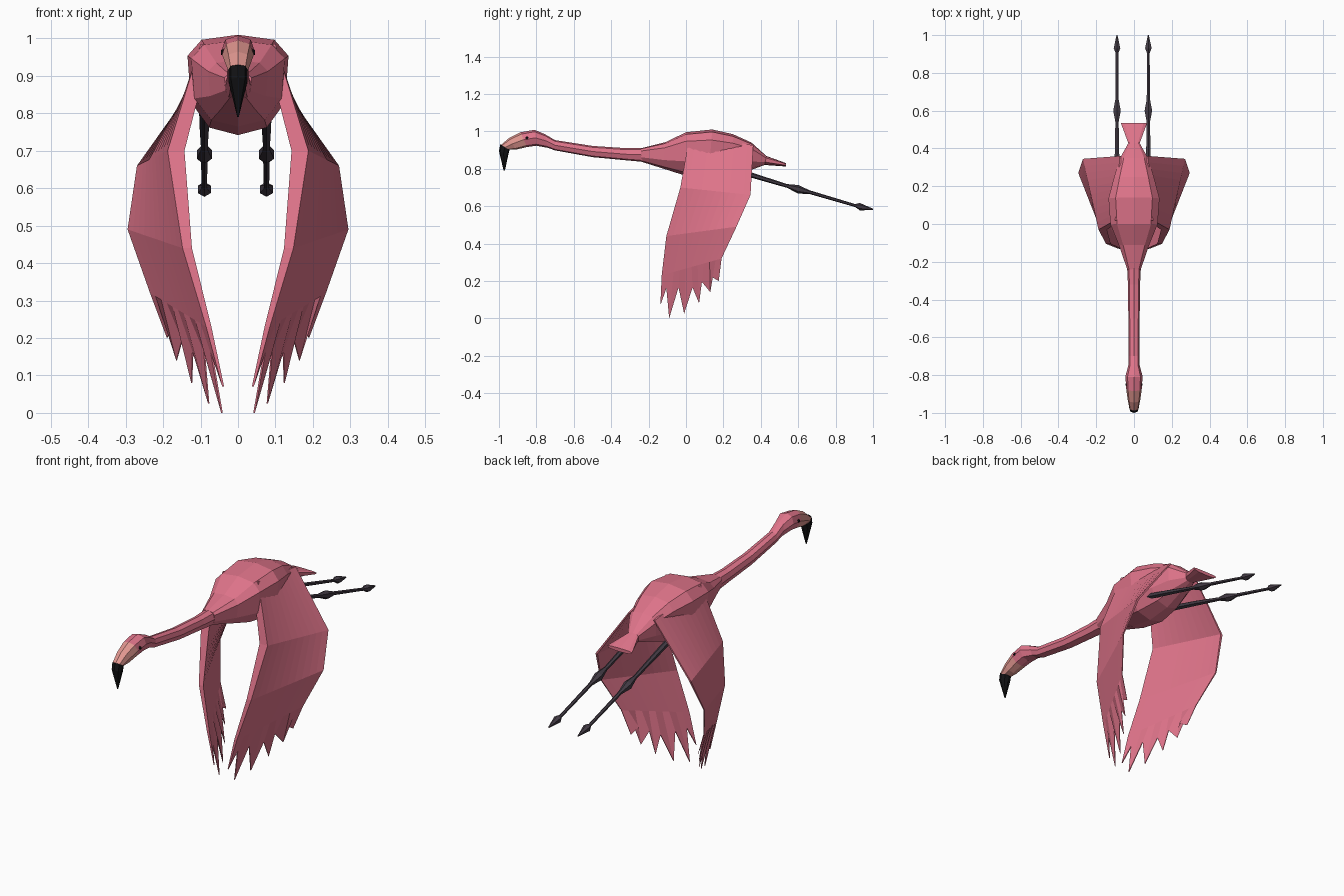
import bpy, bmesh, math
from mathutils import Vector

if "Cube" in bpy.data.objects:
    bpy.data.objects.remove(bpy.data.objects["Cube"])


def material(name, rgb):
    m = bpy.data.materials.new(name)
    m.diffuse_color = (*rgb, 1)
    m.use_nodes = True
    m.node_tree.nodes["Principled BSDF"].inputs["Base Color"].default_value = m.diffuse_color
    return m


PINK = material("feather pink", (0.74, 0.175, 0.255))
PEACH = material("face peach", (0.76, 0.31, 0.28))
BLACK = material("beak black", (0.006, 0.006, 0.007))
DARK = material("leg charcoal", (0.055, 0.043, 0.058))


def finish(name, bm, mat):
    bmesh.ops.recalc_face_normals(bm, faces=bm.faces[:])
    me = bpy.data.meshes.new(name)
    bm.to_mesh(me)
    bm.free()
    me.materials.append(mat)
    ob = bpy.data.objects.new(name, me)
    bpy.context.collection.objects.link(ob)
    return ob


def loft(name, stations, profile, mat, x=0.0):
    """Skin rings; each station is (top y, top z, bottom y, bottom z, half width)."""
    bm = bmesh.new()
    rings = []
    for ty, tz, by, bz, w in stations:
        top, bot = Vector((x, ty, tz)), Vector((x, by, bz))
        mid, half = (top + bot) / 2, (top - bot) / 2
        rings.append([bm.verts.new(mid + half * v + Vector((u * w, 0, 0))) for u, v in profile])
    n = len(profile)
    for a, b in zip(rings, rings[1:]):
        for i in range(n):
            j = (i + 1) % n
            bm.faces.new((a[i], a[j], b[j], b[i]))
    bm.faces.new(rings[0])
    bm.faces.new(rings[-1])
    return finish(name, bm, mat)


def mirrored(right):
    return right + [(-u, v) for u, v in reversed(right) if u > 0]


BODY = mirrored([(0, 1), (.72, .9), (1, .58), (.93, -.35), (.57, -.85), (0, -1)])
ROUND = mirrored([(0, 1), (.75, .75), (1, 0), (.7, -.8), (0, -1)])
HEX = [(math.sin(i * math.pi / 3), math.cos(i * math.pi / 3)) for i in range(6)]

# Body with the fanned tail
loft("body", [
    (-.24, .91, -.24, .838, .036), (-.11, .942, -.12, .80, .08),
    (0, .995, -.01, .765, .125), (.14, 1.01, .12, .742, .135),
    (.25, .985, .25, .755, .105), (.35, .94, .34, .79, .075),
    (.43, .868, .42, .82, .03), (.535, .83, .535, .812, .07)], BODY, PINK)

# Neck and back of the head
loft("neck", [
    (-.22, .912, -.22, .836, .037), (-.32, .91, -.32, .845, .032),
    (-.5, .922, -.5, .862, .03), (-.7, .953, -.7, .898, .028),
    (-.755, .985, -.74, .912, .03), (-.81, 1.008, -.80, .923, .045),
    (-.885, .995, -.85, .916, .042)], ROUND, PINK)

# Face and hooked beak
loft("face", [(-.885, .995, -.85, .916, .042), (-.945, .965, -.91, .902, .034),
              (-.992, .925, -.945, .902, .026)], ROUND, PEACH)
loft("beak", [(-.993, .93, -.943, .903, .026), (-1.0, .895, -.95, .875, .025),
              (-.975, .79, -.968, .79, .002)], ROUND, BLACK)

# Eyes
for s, side in ((-1, "left"), (1, "right")):
    bm = bmesh.new()
    bmesh.ops.create_cone(bm, cap_ends=True, segments=6, radius1=.009, radius2=.006, depth=.008)
    for v in bm.verts:
        v.co = Vector((s * (.042 + v.co.z), -.85 + v.co.x, .963 + v.co.y))
    finish("eye_" + side, bm, BLACK)

# Trailing legs with knobbed joints and folded feet
LEG = [(.2, .81, .016), (.36, .763, .014), (.54, .708, .010), (.6, .69, .023), (.66, .675, .010),
       (.905, .603, .008), (.93, .597, .02), (1.0, .583, .003)]
for name, x in (("leg_left", -.09), ("leg_right", .076)):
    loft(name, [(y, z + r, y, z - r, r) for y, z, r in LEG], HEX, DARK, x)

# Wings: leading edge, trailing edge and thickness per row, then the feather tips
ROWS = [((.10, .02, .985), (.075, .36, .925), .03),
        ((.188, -.03, .70), (.27, .345, .66), .045),
        ((.148, -.105, .44), (.295, .27, .49), .025),
        ((.085, -.13, .23), (.235, .19, .32), .014)]
TIPS = [(.042, -.137, .07), (.045, -.09, 0), (.08, -.01, .025),
        (.125, .07, .08), (.165, .13, .14), (.19, .175, .2)]
GAPS = [(.073, -.105, .16), (.092, -.04, .165), (.122, .035, .165),
        (.15, .085, .195), (.178, .13, .225)]
N = 11


def wing(name, s):
    bm = bmesh.new()
    edge = [(TIPS if i % 2 == 0 else GAPS)[i // 2] for i in range(N)]
    grid = [([Vector(a).lerp(Vector(b), i / (N - 1)) for i in range(N)], t) for a, b, t in ROWS]
    grid.append(([Vector(p) for p in edge], .005))
    outer, inner = [], []
    for pts, t in grid:
        orow, irow = [], []
        for i, p in enumerate(pts):
            d = Vector((-t * (1 - .75 * i / (N - 1)), 0, 0))
            orow.append(bm.verts.new((s * p.x, p.y, p.z)))
            q = p + d
            irow.append(bm.verts.new((s * q.x, q.y, q.z)))
        outer.append(orow)
        inner.append(irow)
    rows = len(grid)
    for r in range(rows - 1):
        for i in range(N - 1):
            for g in (outer, inner):
                bm.faces.new((g[r][i], g[r][i + 1], g[r + 1][i + 1], g[r + 1][i]))
        for i in (0, N - 1):
            bm.faces.new((outer[r][i], inner[r][i], inner[r + 1][i], outer[r + 1][i]))
    for r in (0, rows - 1):
        for i in range(N - 1):
            bm.faces.new((outer[r][i], outer[r][i + 1], inner[r][i + 1], inner[r][i]))
    finish(name, bm, PINK)


wing("wing_right", 1)
wing("wing_left", -1)
